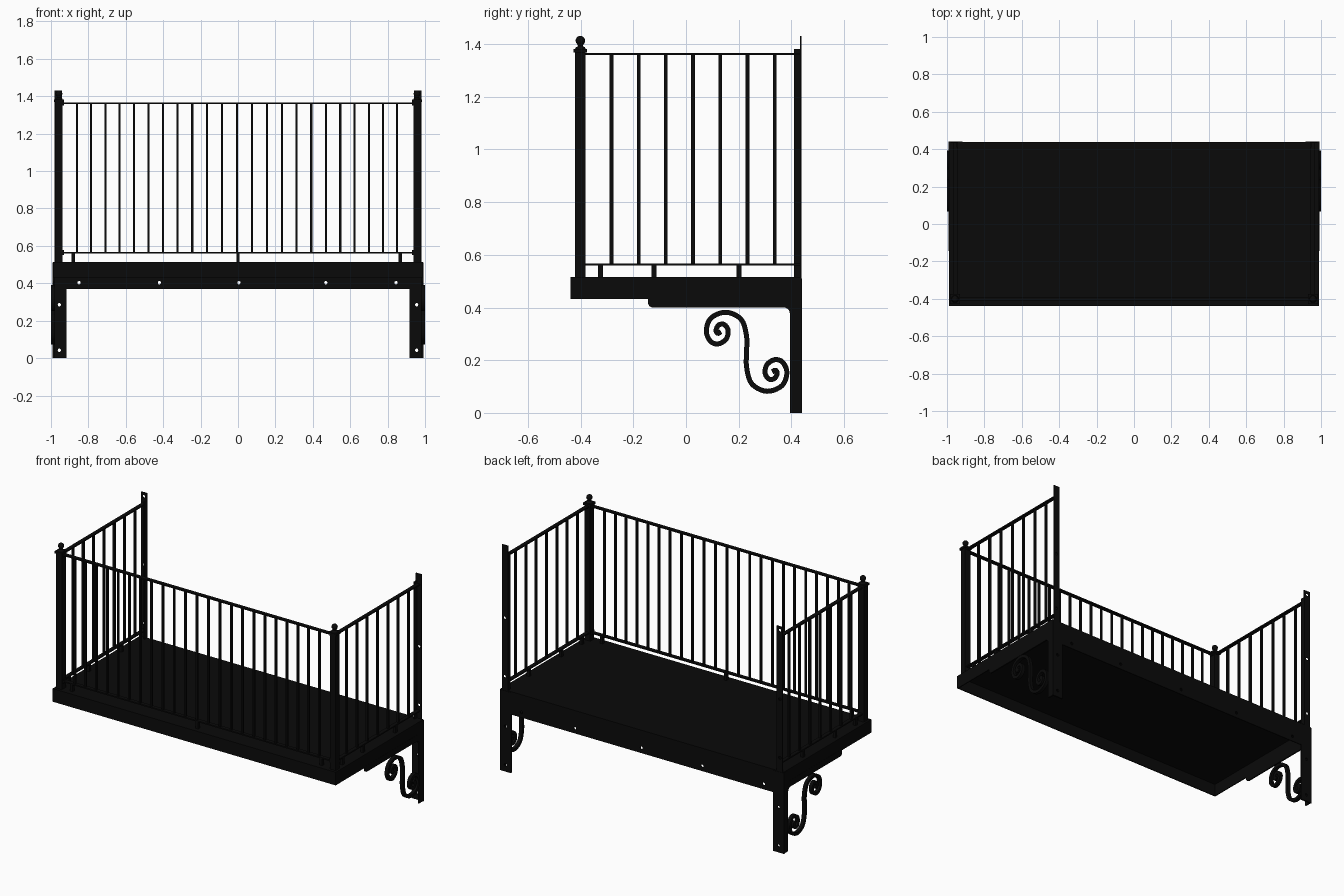
import bpy, bmesh, math
from mathutils import Vector

if "Cube" in bpy.data.objects:
    bpy.data.objects.remove(bpy.data.objects["Cube"])

black = bpy.data.materials.new("black_metal")
black.diffuse_color = (0.003, 0.003, 0.003, 1)
black.use_nodes = True
black.node_tree.nodes["Principled BSDF"].inputs["Base Color"].default_value = black.diffuse_color


def finish(name, bm):
    bmesh.ops.recalc_face_normals(bm, faces=bm.faces)
    me = bpy.data.meshes.new(name)
    bm.to_mesh(me)
    bm.free()
    ob = bpy.data.objects.new(name, me)
    me.materials.append(black)
    bpy.context.collection.objects.link(ob)
    return ob


def boxes(name, ranges):
    """One object from boxes given as (x0, x1, y0, y1, z0, z1)."""
    bm = bmesh.new()
    for x0, x1, y0, y1, z0, z1 in ranges:
        vs = bmesh.ops.create_cube(bm, size=1)["verts"]
        for v in vs:
            v.co = Vector(((x0 + x1) / 2 + v.co.x * (x1 - x0),
                           (y0 + y1) / 2 + v.co.y * (y1 - y0),
                           (z0 + z1) / 2 + v.co.z * (z1 - z0)))
    return finish(name, bm)


def bar(x, y, z0, z1, wx, wy):
    return (x - wx / 2, x + wx / 2, y - wy / 2, y + wy / 2, z0, z1)


def plate(name, pts, x0, x1):
    """Side outline in y, z extruded along x."""
    bm = bmesh.new()
    f = bm.faces.new([bm.verts.new((x0, y, z)) for y, z in pts])
    r = bmesh.ops.extrude_face_region(bm, geom=[f])
    for v in r["geom"]:
        if isinstance(v, bmesh.types.BMVert):
            v.co.x = x1
    return finish(name, bm)


def smooth(ob):
    bpy.ops.object.select_all(action='DESELECT')
    ob.select_set(True)
    bpy.context.view_layer.objects.active = ob
    bpy.ops.object.shade_smooth_by_angle(angle=math.radians(40))


def mirror(ob):
    m = ob.modifiers.new("mirror", 'MIRROR')
    m.use_axis = (True, False, False)


def lathe(name, profile, x, y, n=24):
    bm = bmesh.new()
    rings = [[bm.verts.new((x + r * math.cos(2 * math.pi * i / n),
                            y + r * math.sin(2 * math.pi * i / n), z)) for i in range(n)]
             for r, z in profile]
    for a, b in zip(rings, rings[1:]):
        for i in range(n):
            bm.faces.new((a[i], a[(i + 1) % n], b[(i + 1) % n], b[i]))
    bm.faces.new(rings[0])
    bm.faces.new(rings[-1])
    return finish(name, bm)


# bolt hole cutter for wall plates
holes = [(x, 0.403) for x in (-0.85, -0.42, 0.005, 0.47, 0.845)]
holes += [(s * 0.955, z) for s in (-1, 1) for z in (0.042, 0.285)]
holes += [(s * 0.963, z) for s in (-1, 1) for z in (0.6, 0.97, 1.405)]
bm = bmesh.new()
for x, z in holes:
    vs = bmesh.ops.create_cone(bm, cap_ends=True, segments=16, radius1=0.009,
                               radius2=0.009, depth=0.06)["verts"]
    for v in vs:
        v.co = Vector((x + v.co.x, 0.435 + v.co.z, z + v.co.y))
cutter = finish("hole_cutter", bm)
cutter.hide_render = True
cutter.hide_viewport = True


def drill(ob):
    m = ob.modifiers.new("holes", 'BOOLEAN')
    m.operation = 'DIFFERENCE'
    m.solver = 'EXACT'
    m.object = cutter


# floor: folded sheet tray, open underneath, with a deeper wall flange
bm = bmesh.new()
x, y0, y1, zt, zb, t = 0.99, -0.438, 0.432, 0.515, 0.432, 0.006
outer = [(-x, y0), (x, y0), (x, y1), (-x, y1)]
inner = [(-x + t, y0 + t), (x - t, y0 + t), (x - t, y1 - t), (-x + t, y1 - t)]
loops = [[bm.verts.new((px, py, z)) for px, py in pts]
         for pts, z in ((outer, zt), (outer, zb), (inner, zb), (inner, zt - t))]
for a, b in zip(loops, loops[1:]):
    for i in range(4):
        bm.faces.new((a[i], a[(i + 1) % 4], b[(i + 1) % 4], b[i]))
bm.faces.new(loops[0])
bm.faces.new(loops[-1])
finish("floor_tray", bm)
drill(boxes("wall_flange", [(-0.99, 0.99, 0.432, 0.438, 0.37, 0.515)]))

# wall legs: back plate plus bracket side plate with rounded inner corner
leg = boxes("leg_wall_plate", [(0.917, 0.993, 0.431, 0.44, 0, 0.51)])
mirror(leg)
drill(leg)
arc = [(0.372 + 0.022 * math.sin(a), 0.378 + 0.022 * math.cos(a))
       for a in [i * math.pi / 10 for i in range(6)]]
end = [(-0.125 - 0.02 * math.sin(a), 0.42 - 0.02 * math.cos(a))
       for a in [i * math.pi / 10 for i in range(5, -1, -1)]]
side = plate("bracket_side_plate",
             [(0.438, 0), (0.438, 0.51), (0.395, 0.51), (0.395, 0.44), (-0.145, 0.44)]
             + end + arc + [(0.394, 0)], 0.982, 0.991)
mirror(side)

# scroll ornament: half path, point-mirrored into an S
half = [(.23, .234), (.23, .29), (.21, .354), (.153, .382), (.095, .36), (.077, .31),
        (.094, .271), (.123, .262), (.152, .28), (.16, .312), (.146, .335),
        (.125, .334), (.114, .315), (.12, .302), (.133, .308)]
ctrl = [Vector((.46 - y, .464 - z)) for y, z in reversed(half[1:])] + [Vector(p) for p in half]
ext = [2 * ctrl[0] - ctrl[1]] + ctrl + [2 * ctrl[-1] - ctrl[-2]]
path = []
for a, b, c, d in zip(ext, ext[1:], ext[2:], ext[3:]):
    for k in range(5):
        t = k / 5
        path.append(0.5 * (2 * b + (c - a) * t + (2 * a - 5 * b + 4 * c - d) * t * t
                           + (3 * b - a - 3 * c + d) * t ** 3))
path.append(ctrl[-1])
bm = bmesh.new()
rings = []
for i, p in enumerate(path):
    t = (path[min(i + 1, len(path) - 1)] - path[max(i - 1, 0)]).normalized()
    n = Vector((-t.y, t.x)) * 0.0095
    rings.append([bm.verts.new((x, q.x, q.y)) for x, q in
                  ((0.978, p - n), (1.0, p - n), (1.0, p + n), (0.978, p + n))])
for a, b in zip(rings, rings[1:]):
    for i in range(4):
        bm.faces.new((a[i], a[(i + 1) % 4], b[(i + 1) % 4], b[i]))
bm.faces.new(rings[0])
bm.faces.new(rings[-1])
scroll = finish("scroll_ornament", bm)
smooth(scroll)
mirror(scroll)

# front corner posts with collar and ball finial
PX, PY = 0.957, -0.401
mirror(boxes("corner_post", [bar(PX, PY, 0.515, 1.375, 0.04, 0.04),
                             bar(PX, PY, 1.368, 1.382, 0.052, 0.052)]))
ball = [(0.018 * math.sin(a), 1.413 - 0.018 * math.cos(a))
        for a in [math.pi * i / 12 for i in range(3, 12)]]
fin = lathe("ball_finial", [(0.021, 1.38), (0.017, 1.388), (0.009, 1.392)] + ball + [(0.001, 1.431)], PX, PY)
smooth(fin)
mirror(fin)

# rear wall posts: taller wall plate with a side flange
rear = boxes("rear_post_plate", [(0.94, 0.982, 0.433, 0.438, 0.51, 1.43)])
mirror(rear)
drill(rear)
mirror(boxes("rear_post_flange", [(0.94, 0.948, 0.41, 0.434, 0.51, 1.382)]))

# flat rails and small end lugs
RT, RB = 1.363, 0.564
rails, lugs = [], []
for z in (RB, RT):
    rails.append((-0.94, 0.94, PY - 0.012, PY + 0.012, z - 0.004, z + 0.004))
    lugs.append((0.93, 0.94, PY - 0.014, PY + 0.014, z - 0.012, z + 0.014))
boxes("front_rails", rails)
mirror(boxes("rail_lugs", lugs))
mirror(boxes("side_rails", [(PX - 0.012, PX + 0.012, PY, 0.434, z - 0.004, z + 0.004)
                            for z in (RB, RT)]))

# balusters, spaced slightly tighter toward the ends
xs = [-0.005 + math.copysign(0.0807 * abs(k) - 0.00027 * k * k, k) for k in range(-11, 12)]
boxes("front_balusters", [bar(x, PY, RB, RT, 0.011, 0.013) for x in xs])
mirror(boxes("side_balusters", [bar(PX, -0.283 + 0.1033 * i, RB, RT, 0.012, 0.014) for i in range(7)]))

# short feet under the bottom rails
boxes("front_rail_feet", [bar(x, PY, 0.51, RB, 0.018, 0.018) for x in (-0.88, 0, 0.867)])
mirror(boxes("side_rail_feet", [bar(PX, y, 0.51, RB, 0.018, 0.019) for y in (-0.325, -0.122, 0.202)]))
